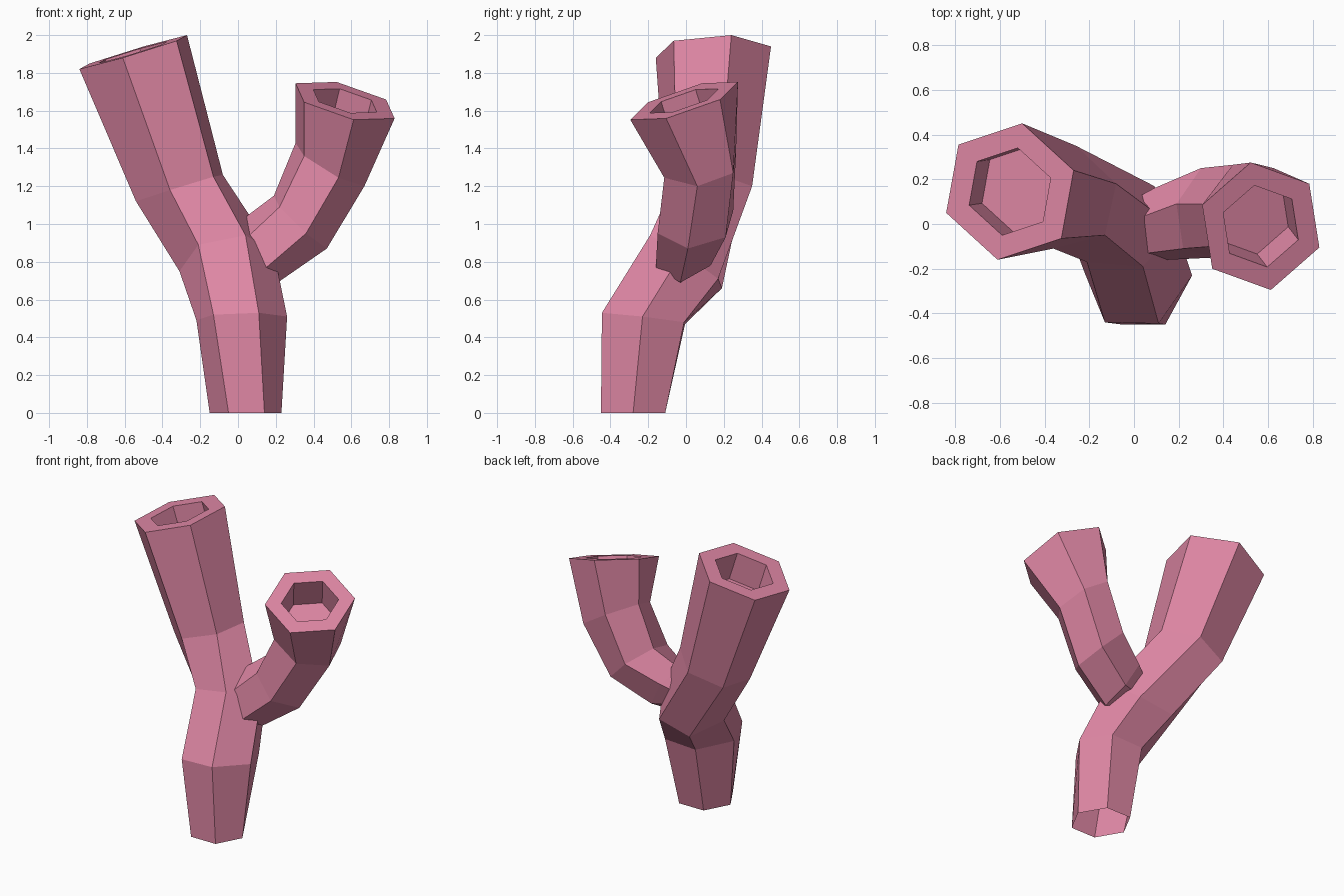
import bpy
import bmesh
from mathutils import Vector

cube = bpy.data.objects.get("Cube")
if cube:
    bpy.data.objects.remove(cube, do_unlink=True)

pink = bpy.data.materials.new("coral pink")
pink.use_nodes = True
colour = (0.73, 0.24, 0.37, 1)
pink.diffuse_color = colour
pink.node_tree.nodes["Principled BSDF"].inputs["Base Color"].default_value = colour


def hexagon(centre, first, second):
    """Six points around a centre, set by two neighbouring corners."""
    c = Vector(centre)
    a, b = Vector(first) - c, Vector(second) - c
    return [c + p for p in (a, b, b - a, -a, -b, a - b)]


def tube(name, sections, rim=0.64, depth=0.2):
    """Six-sided tube through the sections, with a hollow mouth at the end."""
    rings = [hexagon(*s) for s in sections]
    mouth = rings[-1]
    c = Vector(sections[-1][0])
    axis = (mouth[0] - c).cross(mouth[1] - c).normalized()
    lip = [c + (p - c) * rim for p in mouth]
    rings += [lip, [p - axis * depth for p in lip]]

    bm = bmesh.new()
    loops = [[bm.verts.new(p) for p in ring] for ring in rings]
    for low, high in zip(loops, loops[1:]):
        for i in range(6):
            j = (i + 1) % 6
            bm.faces.new((low[i], low[j], high[j], high[i]))
    bm.faces.new(loops[-1])  # mouth floor
    mesh = bpy.data.meshes.new(name)
    bm.to_mesh(mesh)
    bm.free()
    mesh.materials.append(pink)
    obj = bpy.data.objects.new(name, mesh)
    bpy.context.collection.objects.link(obj)
    return obj


# Trunk rising from the open foot into the tall right tube
tube("trunk_and_tall_tube", [
    ((0.04, -0.28, 0), (-0.15, -0.28, 0), (-0.05, -0.45, 0)),
    ((0.02, -0.225, 0.5), (-0.22, -0.22, 0.49), (-0.13, -0.44, 0.52)),
    ((-0.06, 0, 0.8), (-0.31, 0.02, 0.75), (-0.21, -0.17, 0.89)),
    ((-0.31, 0.12, 1.19), (-0.54, 0.06, 1.12), (-0.36, -0.11, 1.18)),
    ((-0.555, 0.145, 1.91), (-0.84, 0.05, 1.82), (-0.61, -0.16, 1.88)),
])

# Short bent branch, rooted inside the trunk
tube("short_branch", [
    ((-0.02, 0, 0.83), (-0.07, 0.02, 0.92), (-0.05, -0.07, 0.87)),
    ((0.12, 0, 0.86), (0.03, 0.03, 1.03), (0.06, -0.13, 0.94)),
    ((0.33, 0.05, 1.01), (0.19, 0.09, 1.15), (0.22, -0.11, 1.09)),
    ((0.487, 0.075, 1.315), (0.305, 0.09, 1.43), (0.35, -0.1, 1.36)),
    ((0.567, -0.01, 1.652), (0.305, 0.085, 1.745), (0.35, -0.2, 1.645)),
])
